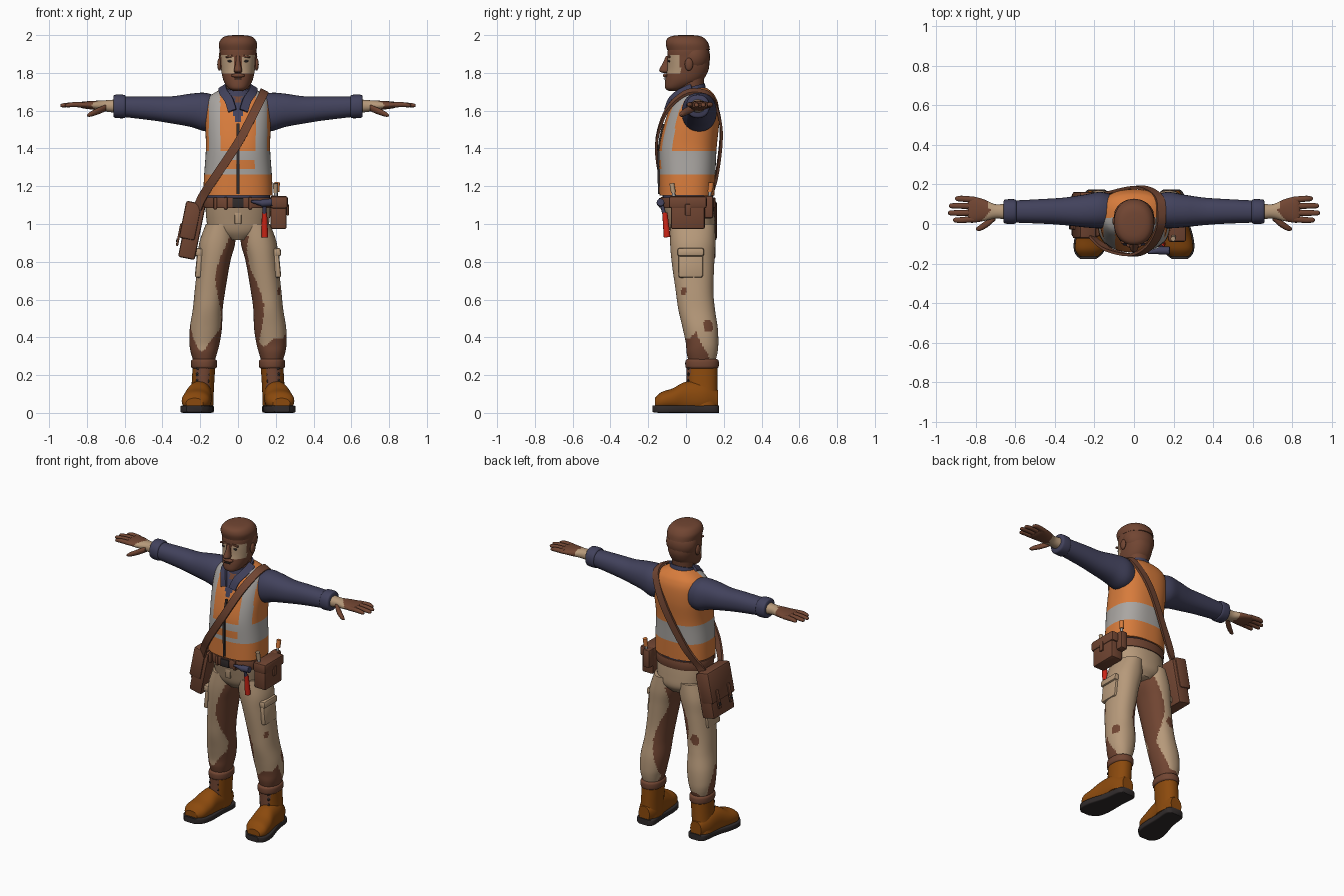
import bpy, bmesh, math
from mathutils import Vector, Matrix

if "Cube" in bpy.data.objects:
    bpy.data.objects.remove(bpy.data.objects["Cube"])

PALETTE = {
    "orange": (.68, .2, .045), "silver": (.40, .38, .36), "navy": (.054, .054, .107),
    "brown": (.165, .06, .032), "tan": (.47, .32, .195), "boot_leather": (.26, .068, .004),
    "dark": (.03, .024, .024), "red": (.61, .018, .008),
}
MATS = {}
for key, rgb in PALETTE.items():
    m = bpy.data.materials.new(key)
    m.use_nodes = True
    m.diffuse_color = (*rgb, 1)
    m.node_tree.nodes["Principled BSDF"].inputs["Base Color"].default_value = (*rgb, 1)
    MATS[key] = m


def make(name, bm, colour, rule=None):
    """Turn a bmesh into a shaded object; rule maps a face centre to a colour."""
    bmesh.ops.recalc_face_normals(bm, faces=bm.faces)
    mesh = bpy.data.meshes.new(name)
    bm.to_mesh(mesh)
    bm.free()
    slots = [colour]
    for poly in mesh.polygons if rule else []:
        c = rule(poly.center)
        if c not in slots:
            slots.append(c)
        poly.material_index = slots.index(c)
    for s in slots:
        mesh.materials.append(MATS[s])
    mesh.shade_smooth()
    mesh.set_sharp_from_angle(angle=math.radians(40))
    ob = bpy.data.objects.new(name, mesh)
    bpy.context.collection.objects.link(ob)
    return ob


def spline(rows, steps):
    out, last = [], len(rows) - 1
    for i in range(last):
        a, b, c, d = (Vector(rows[max(0, min(last, i + k))]) for k in (-1, 0, 1, 2))
        for s in range(steps):
            t = s / steps
            out.append((b * 2 + (c - a) * t + (a * 2 - b * 5 + c * 4 - d) * t * t
                        + (b * 3 - a - c * 3 + d) * t ** 3) / 2)
    return out + [Vector(rows[-1])]


def skin_rings(bm, rings):
    n = len(rings[0])
    for r, s in zip(rings, rings[1:]):
        for j in range(n):
            bm.faces.new((r[j], r[(j + 1) % n], s[(j + 1) % n], s[j]))
    bm.faces.new(rings[0])
    bm.faces.new(rings[-1])


def loft(name, rows, colour, axis="Z", side=1, seg=32, steps=5, power=2.2, rule=None,
         floor=0, tilt=0):
    """Rows are (position on axis, centre a, centre b, radius a, radius b)."""
    bm, rings = bmesh.new(), []
    for p, ca, cb, ra, rb in spline(rows, steps):
        ring = []
        for j in range(seg):
            t = math.tau * j / seg
            c, s = math.cos(t), math.sin(t)
            a = ca + max(ra, .001) * math.copysign(abs(c) ** (2 / power), c)
            b = cb + max(rb, .001) * math.copysign(abs(s) ** (2 / power), s)
            v = {"Z": (a, b, p + tilt * b), "X": (p, a, b), "Y": (a, p, b)}[axis]
            ring.append(bm.verts.new((v[0] * side, v[1], max(v[2], floor))))
        rings.append(ring)
    skin_rings(bm, rings)
    return make(name, bm, colour, rule)


def ribbon(name, points, width, thick, colour, centre):
    """Flat strap along a path, its face turned away from centre."""
    bm, rings = bmesh.new(), []
    path = spline(points, 8)
    for i, p in enumerate(path):
        along = path[min(i + 1, len(path) - 1)] - path[max(i - 1, 0)]
        across = along.cross(p - Vector(centre)).normalized()
        out = across.cross(along).normalized() * thick / 2
        across *= width / 2
        rings.append([bm.verts.new(p + q) for q in
                      (across + out, out - across, -across - out, across - out)])
    skin_rings(bm, rings)
    return make(name, bm, colour)


def box(name, loc, size, colour, lean=0, bevel=.012, offset=(0, 0, 0)):
    bm = bmesh.new()
    bmesh.ops.create_cube(bm, size=1)
    bmesh.ops.scale(bm, vec=size, verts=bm.verts)
    bmesh.ops.bevel(bm, geom=bm.edges[:], offset=min(bevel, min(size) * .4), segments=2,
                    profile=.5, affect="EDGES")
    bm.transform(Matrix.Translation(loc) @ Matrix.Rotation(lean, 4, "Y") @ Matrix.Translation(offset))
    return make(name, bm, colour)


def ball(name, loc, radii, colour):
    bm = bmesh.new()
    bmesh.ops.create_uvsphere(bm, u_segments=20, v_segments=12, radius=1)
    bm.transform(Matrix.Translation(loc) @ Matrix.Diagonal((*radii, 1)))
    return make(name, bm, colour)


def rod(name, a, b, r, colour, r2=None):
    a, b = Vector(a), Vector(b)
    bm = bmesh.new()
    bmesh.ops.create_cone(bm, cap_ends=True, segments=12, radius1=r, radius2=r2 or r,
                          depth=(b - a).length)
    bm.transform(Matrix.Translation((a + b) / 2) @ (b - a).to_track_quat("Z", "Y").to_matrix().to_4x4())
    return make(name, bm, colour)


# Colour rules
def vest_rule(c):
    x, y, z = abs(c.x), c.y, c.z
    if y < .03 and x < (z - 1.53) * .5:
        return "brown" if x < (z - 1.63) * .5 else "navy"
    if y < .03 and .095 < x < .155 and z > 1.3:
        return "silver"
    gap = y < -.08 and x < .09 and 1.29 < z < 1.335
    return "silver" if 1.26 < z < 1.38 and not gap else "orange"


def camo_rule(c):
    side = 1 if c.x > 0 else -1
    inward = (abs(c.x) - .215 + .117 * c.z) / .08
    if c.z > .94:
        return "tan"
    inner = inward < -.5 + .35 * math.sin(12 * c.z + side)
    ankle = c.y < .12 and c.z < .46 - 2 * abs(c.y - .05) + .04 * math.sin(40 * c.x)
    spot = math.sin(23 * c.y + 2 * side) * math.sin(17 * c.z) * math.sin(15 * c.x + 1) > .82
    return "brown" if inner or ankle or spot else "tan"


def face_rule(c):
    return "tan" if c.y < -.03 and abs(c.x) > .02 and 1.8 < c.z < 1.895 else "brown"


def wrist_rule(c):
    return "tan" if abs(c.x) < .735 + .8 * (.06 - c.y) * (c.y < .08) else "brown"


# Torso
loft("vest", [(1.15, 0, .005, .184, .145), (1.25, 0, .007, .18, .148), (1.4, 0, .01, .17, .152),
              (1.53, 0, .03, .174, .145), (1.62, 0, .045, .172, .128), (1.67, 0, .05, .155, .108),
              (1.7, 0, .05, .115, .085), (1.72, 0, .045, .07, .065)], "orange",
     seg=128, steps=10, power=2.5, rule=vest_rule)
ribbon("vest_zip", [(0, -.143, 1.16), (0, -.146, 1.3), (0, -.142, 1.42), (0, -.12, 1.53)],
       .014, .01, "dark", (0, .5, 1.35))
loft("shirt_hem", [(1.1, 0, .01, .168, .133), (1.17, 0, .01, .17, .135)], "navy")
loft("shirt_collar", [(1.655, 0, .025, .09, .085), (1.69, 0, .025, .083, .08),
                      (1.72, 0, .025, .077, .075)], "navy", tilt=.25)
for side, tag in ((1, "left"), (-1, "right")):
    ribbon(tag + "_collar_wing", [(side * .082, .03, 1.725), (side * .075, -.035, 1.695),
                                  (side * .048, -.082, 1.655), (side * .03, -.105, 1.6)],
           .045, .014, "navy", (0, .05, 1.6))

# Head
loft("neck", [(1.62, 0, .03, .068, .068), (1.7, 0, .025, .065, .066), (1.8, 0, .03, .07, .07)], "brown")
loft("head", [(1.705, 0, -.062, .025, .03), (1.72, 0, -.05, .052, .06), (1.76, 0, -.012, .077, .098),
              (1.82, 0, .01, .09, .11), (1.88, 0, .012, .095, .11), (1.93, 0, .012, .095, .106),
              (1.97, 0, .012, .07, .08)], "brown", seg=64, steps=8, rule=face_rule)
loft("hair_top", [(1.92, 0, .014, .098, .113), (1.955, 0, .006, .101, .113), (1.983, 0, 0, .086, .098),
                  (1.996, 0, 0, .06, .07), (2, 0, 0, .02, .03)], "brown")
ball("hair_back", (0, .04, 1.885), (.102, .088, .095), "brown")
loft("nose", [(1.8, 0, -.107, .014, .016), (1.813, 0, -.112, .022, .03), (1.85, 0, -.1, .013, .024),
              (1.89, 0, -.092, .011, .014)], "brown", seg=16)
ball("moustache", (0, -.108, 1.786), (.038, .015, .011), "brown")
box("mouth", (0, -.113, 1.768), (.04, .01, .005), "dark")
for side, tag in ((1, "left"), (-1, "right")):
    ball(tag + "_eye", (side * .042, -.089, 1.862), (.014, .006, .006), "dark")
    box(tag + "_brow", (side * .043, -.091, 1.887), (.046, .016, .011), "brown", lean=side * .15)
    ball(tag + "_ear", (side * .098, .015, 1.845), (.012, .022, .034), "brown")

FINGERS = [(.128, .905), (.092, .935), (.056, .94), (.02, .915)]
LACES = (.1, .135, .17, .205)
for side, tag in ((1, "left"), (-1, "right")):
    # Arms
    loft(tag + "_sleeve", [(.1, .065, 1.585, .08, .085), (.17, .07, 1.592, .092, .102),
                           (.25, .066, 1.602, .083, .088), (.35, .064, 1.604, .07, .072),
                           (.45, .064, 1.612, .063, .064), (.6, .063, 1.62, .056, .054)],
         "navy", "X", side)
    loft(tag + "_cuff", [(.595, .063, 1.622, .054, .054), (.605, .063, 1.622, .062, .062),
                         (.65, .063, 1.623, .061, .061), (.66, .063, 1.623, .052, .052)],
         "navy", "X", side)
    loft(tag + "_hand", [(.64, .063, 1.624, .042, .036), (.7, .064, 1.625, .036, .03),
                         (.76, .07, 1.628, .055, .024), (.82, .073, 1.63, .067, .018),
                         (.84, .073, 1.63, .06, .011)], "tan", "X", side, steps=8, rule=wrist_rule)
    for i, (y, tip) in enumerate(FINGERS):
        loft(f"{tag}_finger_{i}", [(.81, .073 + (y - .073) * .9, 1.63, .016, .014),
                                   (.87, y, 1.632, .015, .013), (tip - .01, y, 1.628, .012, .01),
                                   (tip, y, 1.627, .004, .004)], "brown", "X", side, seg=12)
    loft(tag + "_thumb", [(.7, .04, 1.615, .02, .018), (.74, .005, 1.598, .02, .018),
                          (.78, -.02, 1.582, .015, .014), (.8, -.025, 1.574, .005, .005)],
         "brown", "X", side, seg=14)

    # Trousers
    loft(tag + "_trouser_leg", [(1, .092, .035, .078, .118), (.9, .11, .036, .095, .12),
                                (.8, .127, .037, .086, .113), (.65, .148, .045, .081, .1),
                                (.55, .16, .056, .079, .097), (.45, .17, .075, .085, .093),
                                (.37, .177, .085, .08, .086), (.32, .18, .085, .07, .082),
                                (.27, .18, .085, .055, .07)],
         "tan", side=side, seg=64, steps=9, rule=camo_rule)
    box(tag + "_cargo_pocket", (side * .205, .025, .785), (.035, .13, .14), "tan", lean=-side * .1)
    box(tag + "_pocket_flap", (side * .205, .025, .85), (.045, .14, .045), "tan", lean=-side * .1)

    # Boots
    loft(tag + "_boot_shaft", [(.04, .195, .085, .065, .082), (.12, .188, .085, .06, .082),
                               (.25, .18, .085, .06, .082)], "boot_leather", side=side, seg=48, steps=8,
         rule=lambda c: "brown" if c.y < .025 and abs(abs(c.x) - .187) < .036 else "boot_leather")
    loft(tag + "_boot_collar", [(.235, .18, .085, .06, .08), (.245, .18, .085, .068, .088),
                                (.275, .18, .085, .068, .088), (.285, .18, .085, .058, .078)],
         "brown", side=side)
    loft(tag + "_boot_foot", [(.17, .19, .07, .04, .05), (.1, .195, .08, .065, .085),
                              (0, .207, .08, .068, .085), (-.07, .217, .07, .076, .06),
                              (-.13, .225, .062, .072, .048), (-.165, .23, .05, .045, .028)],
         "boot_leather", "Y", side, floor=.03)
    loft(tag + "_boot_sole", [(.175, .19, .02, .04, .02), (.15, .19, .02, .062, .02),
                              (.05, .2, .02, .066, .02), (-.07, .218, .02, .083, .02),
                              (-.14, .227, .02, .075, .02), (-.178, .232, .022, .04, .018)],
         "dark", "Y", side, power=7)
    for i, z in enumerate(LACES):
        for k in (1, -1):
            rod(f"{tag}_lace_{i}_{k}", (side * .187 - k * .034, .014, z),
                (side * .187 + k * .034, .014, z + .033), .005, "dark")

# Hips and belt
loft("trouser_seat", [(.915, 0, .036, .06, .085), (.96, 0, .035, .148, .118),
                      (1.03, 0, .025, .168, .128), (1.12, 0, .01, .172, .135)], "tan", seg=48)
loft("belt", [(1.085, 0, .01, .178, .142), (1.09, 0, .01, .182, .146),
              (1.135, 0, .01, .182, .146), (1.14, 0, .01, .178, .142)], "brown", seg=48, steps=2)
box("belt_buckle", (0, -.137, 1.112), (.06, .014, .05), "dark", bevel=.004)
box("trouser_fly", (0, -.104, 1.045), (.035, .012, .09), "tan", bevel=.004)
for x in (-.12, -.065, .065):
    box("belt_loop", (x, -.136 + abs(x) * .15, 1.11), (.018, .018, .065), "brown", bevel=.004)

# Shoulder bag
BAG, LEAN = (-.245, .045, .96), .2
box("satchel_body", BAG, (.09, .22, .29), "brown", LEAN)
box("satchel_flap", BAG, (.085, .236, .2), "brown", LEAN, offset=(-.018, 0, .055))
for y in (-.06, .06):
    box("satchel_tab", BAG, (.012, .025, .12), "brown", LEAN, .004, (-.062, y, -.03))
    box("satchel_clasp", BAG, (.009, .02, .02), "dark", LEAN, .003, (-.067, y, -.06))
ribbon("shoulder_strap", [(-.215, -.06, 1.08), (-.185, -.09, 1.15), (-.12, -.134, 1.25), (0, -.156, 1.43),
                          (.085, -.108, 1.59), (.13, -.025, 1.68), (.138, .055, 1.702),
                          (.122, .14, 1.665), (.03, .186, 1.5), (-.1, .163, 1.26),
                          (-.19, .125, 1.13), (-.215, .11, 1.07)],
       .046, .014, "brown", (0, .03, 1.42))

# Tool pouch
box("tool_pouch", (.215, .01, 1.055), (.085, .18, .165), "brown")
box("tool_pouch_flap", (.218, .01, 1.115), (.092, .2, .065), "brown")
box("tool_pouch_tab", (.263, .01, 1.075), (.012, .03, .06), "brown", bevel=.004)
box("side_holder", (.195, .115, 1.09), (.05, .06, .12), "brown")
rod("screwdriver_shaft", (.2, .12, 1.1), (.205, .128, 1.18), .008, "silver")
rod("screwdriver_handle", (.205, .128, 1.17), (.208, .134, 1.22), .014, "orange")
rod("chisel_shaft", (.2, -.06, 1.1), (.2, -.068, 1.18), .009, "silver")
rod("chisel_handle", (.2, -.067, 1.165), (.198, -.075, 1.215), .013, "tan")

# Hammer
rod("hammer_neck", (.14, -.112, 1.04), (.14, -.13, 1.11), .01, "navy")
rod("hammer_handle", (.142, -.1, .93), (.14, -.112, 1.06), .018, "red", .014)
rod("hammer_face", (.125, -.135, 1.11), (.18, -.135, 1.115), .02, "navy")
rod("hammer_claw", (.13, -.135, 1.11), (.07, -.145, 1.12), .018, "navy", .006)
